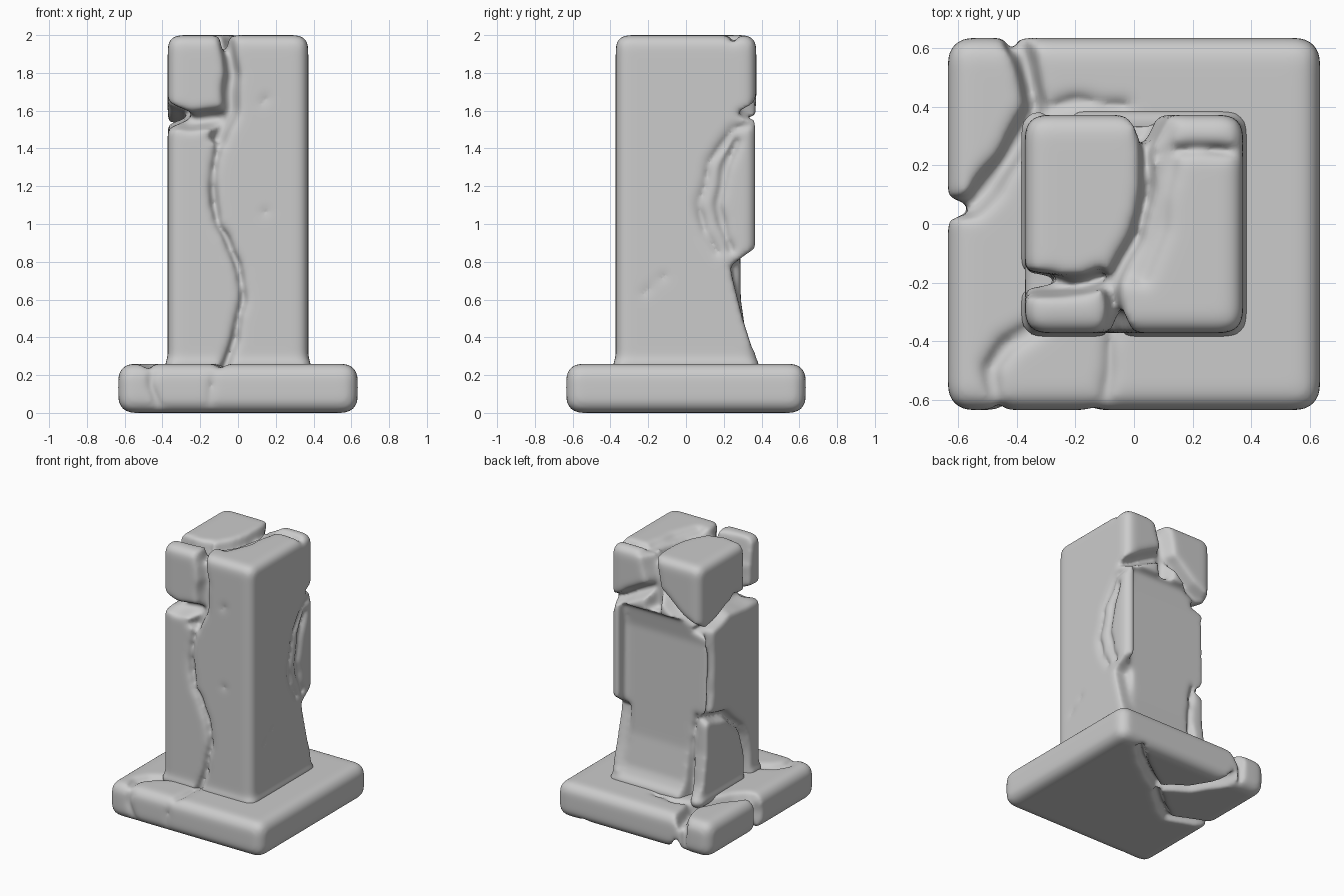
import bpy, bmesh, random
from mathutils import Vector

if "Cube" in bpy.data.objects:
    bpy.data.objects.remove(bpy.data.objects["Cube"])

random.seed(4)
FRONT, BACK = Vector((0, -1, 0)), Vector((0, 1, 0))
LEFT, RIGHT = Vector((-1, 0, 0)), Vector((1, 0, 0))
UP, DOWN = Vector((0, 0, 1)), Vector((0, 0, -1))


def loft(bm, rings):
    """Closed solid through a list of equal-length point rings."""
    vs = [[bm.verts.new(p) for p in r] for r in rings]
    n = len(vs[0])
    faces = [bm.faces.new(vs[0]), bm.faces.new(vs[-1][::-1])]
    for a, b in zip(vs, vs[1:]):
        for i in range(n):
            j = (i + 1) % n
            faces.append(bm.faces.new((a[i], b[i], b[j], a[j])))
    bmesh.ops.recalc_face_normals(bm, faces=faces)


def to_object(bm, name):
    me = bpy.data.meshes.new(name)
    bm.to_mesh(me)
    bm.free()
    ob = bpy.data.objects.new(name, me)
    bpy.context.collection.objects.link(ob)
    return ob


def stack(name, sections):
    """Square block from (half width, height) sections."""
    bm = bmesh.new()
    loft(bm, [[(-h, -h, z), (h, -h, z), (h, h, z), (-h, h, z)] for h, z in sections])
    return to_object(bm, name)


def crack(bm, n, pts, w, d, jitter=0.008):
    """Ragged V-shaped groove along pts, cut against the outward direction n."""
    pts = [Vector(p) for p in pts]
    fine = [pts[0]]
    for a, b in zip(pts, pts[1:]):
        k = max(1, round((b - a).length / 0.1))
        for i in range(1, k + 1):
            off = Vector([random.uniform(-jitter, jitter) for _ in range(3)])
            fine.append(a.lerp(b, i / k) + off)
    rings = []
    for i, p in enumerate(fine):
        t = fine[min(i + 1, len(fine) - 1)] - fine[max(i - 1, 0)]
        s = t.cross(n).normalized()
        ww = w * random.uniform(0.85, 1.15)
        rings.append([p + n * 0.08 + s * ww * 1.4, p + n * 0.08 - s * ww * 1.4,
                      p - n * d - s * ww * 0.25, p - n * d + s * ww * 0.25])
    loft(bm, rings)


def prism(bm, profile, x0, x1):
    loft(bm, [[(x, y, z) for y, z in profile] for x in (x0, x1)])


def carve(ob, cutter_bm, bevel):
    """Round the block, cut the cracks, then weather it smooth."""
    cutter = to_object(cutter_bm, ob.name + "_cutter")
    cutter.hide_render = True
    bpy.context.view_layer.objects.active = ob
    m = ob.modifiers.new("round", 'BEVEL')
    m.width, m.segments, m.limit_method, m.angle_limit = bevel, 4, 'ANGLE', 1.0
    m = ob.modifiers.new("cut", 'BOOLEAN')
    m.object, m.operation, m.solver, m.use_self = cutter, 'DIFFERENCE', 'EXACT', True
    m = ob.modifiers.new("remesh", 'REMESH')
    m.mode, m.voxel_size = 'VOXEL', 0.014
    m = ob.modifiers.new("wear", 'SMOOTH')
    m.factor, m.iterations = 0.5, 18
    for name in [m.name for m in ob.modifiers]:
        bpy.ops.object.modifier_apply(modifier=name)
    bpy.data.objects.remove(cutter)
    for p in ob.data.polygons:
        p.use_smooth = True


# face-plane helpers: column half width H
H = 0.372
def front(l): return [(x, -H, z) for x, z in l]
def back(l, y=H): return [(x, y, z) for x, z in l]
def left(l): return [(-H, y, z) for y, z in l]
def right(l): return [(H, y, z) for y, z in l]
def top(l, z): return [(x, y, z) for x, y in l]

# ---- column ----
column = stack("column", [(0.39, 0.2), (0.39, 0.262), (H, 0.285), (H, 2.0)])
c = bmesh.new()
# long front crack, wider beside the upper chunk
crack(c, FRONT, front([(-0.09, 1.47), (-0.14, 1.2), (-0.10, 1.0), (0.0, 0.77),
                       (0.025, 0.6), (-0.02, 0.4), (-0.1, 0.17)]), 0.038, 0.05)
crack(c, FRONT, front([(-0.07, 2.08), (-0.03, 1.8), (-0.04, 1.6), (-0.12, 1.42)]), 0.06, 0.085)
# gaps around the front-left upper chunk
crack(c, FRONT, front([(-0.46, 1.6), (-0.25, 1.55), (-0.06, 1.57)]), 0.07, 0.11)
crack(c, LEFT, left([(-0.46, 1.56), (-0.2, 1.58), (-0.02, 1.6)]), 0.085, 0.13)
crack(c, LEFT, left([(-0.05, 1.59), (0.2, 1.52), (0.46, 1.47)]), 0.05, 0.11)
crack(c, LEFT, left([(-0.19, 1.55), (-0.19, 2.08)]), 0.03, 0.15)
crack(c, UP, top([(-0.46, -0.2), (-0.25, -0.215), (-0.08, -0.18)], 2.0), 0.034, 0.2)
# cracks over the top, with the right block worn down towards them
crack(c, UP, top([(-0.06, -0.46), (-0.08, -0.2), (0.01, -0.04), (0.045, 0.12), (0.035, 0.46)], 2.0),
      0.036, 0.1)
crack(c, UP, top([(0.0, -0.2), (0.07, 0.0), (0.1, 0.2), (0.1, 0.46)], 2.0), 0.09, 0.03)
crack(c, UP, top([(0.06, 0.24), (0.2, 0.26), (0.46, 0.23)], 2.0), 0.035, 0.05)
# sunken back slab, leaving a sliver at the right corner
prism(c, [(0.47, 0.29), (0.36, 0.29), (0.325, 0.36), (0.29, 0.6), (0.28, 1.4), (0.31, 1.56),
          (0.47, 1.6)], -0.5, 0.3)
prism(c, [(0.48, 0.33), (0.355, 0.33), (0.30, 0.5), (0.245, 0.72), (0.235, 0.78), (0.35, 0.86),
          (0.48, 0.88)], 0.26, 0.5)
# peaked crack above the slab and the split between the back chunks
crack(c, BACK, back([(-0.46, 1.42), (-0.2, 1.59), (0.0, 1.77), (0.2, 1.65), (0.46, 1.53)], 0.33),
      0.045, 0.06)
crack(c, BACK, back([(0.02, 1.58), (0.02, 1.8), (0.07, 2.08)], 0.35), 0.075, 0.08)
# back-left edge recess and broken lower corner
crack(c, LEFT, left([(0.24, 1.5), (0.22, 1.2), (0.26, 0.85)]), 0.045, 0.05)
crack(c, LEFT, left([(0.46, 0.74), (0.26, 0.85), (0.05, 0.8), (-0.13, 0.65),
                     (-0.19, 0.42), (-0.19, 0.17)]), 0.045, 0.065)
crack(c, BACK, back([(-0.29, 0.88), (-0.25, 0.6), (-0.26, 0.17)], 0.31), 0.035, 0.06)
# curved groove on the right face
crack(c, RIGHT, right([(0.46, 1.57), (0.24, 1.5), (0.13, 1.32), (0.07, 1.1),
                       (0.1, 0.95), (0.18, 0.84)]), 0.045, 0.025)
crack(c, RIGHT, right([(0.28, 1.46), (0.2, 1.3), (0.17, 1.1), (0.24, 0.85)]), 0.05, 0.03)
# shallow pits
crack(c, FRONT, front([(0.12, 1.63), (0.16, 1.69)]), 0.035, 0.012)
crack(c, FRONT, front([(0.12, 1.05), (0.17, 1.08)]), 0.035, 0.012)
crack(c, RIGHT, right([(-0.23, 0.62), (-0.1, 0.74)]), 0.04, 0.012)
carve(column, c, 0.09)

# ---- plinth ----
P, Z = 0.634, 0.26
plinth = stack("plinth", [(P, 0.0), (P, Z)])
b = bmesh.new()
# front grooves
crack(b, UP, top([(-0.06, -0.3), (-0.09, -0.5), (-0.13, -0.72)], Z), 0.05, 0.022)
crack(b, FRONT, [(-0.12, -P, 0.34), (-0.14, -P, 0.12), (-0.16, -P, -0.08)], 0.045, 0.02)
crack(b, UP, top([(-0.27, -0.3), (-0.44, -0.42), (-0.49, -0.5), (-0.43, -0.72)], Z), 0.065, 0.032)
crack(b, FRONT, [(-0.43, -P, 0.34), (-0.46, -P, 0.15), (-0.38, -P, -0.08)], 0.05, 0.03)
# loose back-left corner piece
crack(b, UP, top([(-0.74, 0.05), (-0.55, 0.06), (-0.43, 0.22), (-0.34, 0.4), (-0.42, 0.74)], Z),
      0.055, 0.1)
crack(b, UP, top([(-0.36, 0.36), (-0.2, 0.42), (0.0, 0.4)], Z), 0.04, 0.03)
crack(b, LEFT, [(-P, 0.05, 0.34), (-P, 0.06, -0.08)], 0.05, 0.07)
crack(b, BACK, [(-0.41, P, 0.34), (-0.42, P, -0.08)], 0.04, 0.05)
# underside cracks
crack(b, DOWN, top([(0.44, 0.58), (0.2, 0.36), (-0.01, 0.23), (-0.2, 0.36), (-0.42, 0.72)], 0),
      0.045, 0.08)
crack(b, DOWN, top([(-0.03, 0.2), (-0.33, -0.04), (-0.54, 0.04), (-0.72, 0.06)], 0), 0.045, 0.06)
carve(plinth, b, 0.075)
